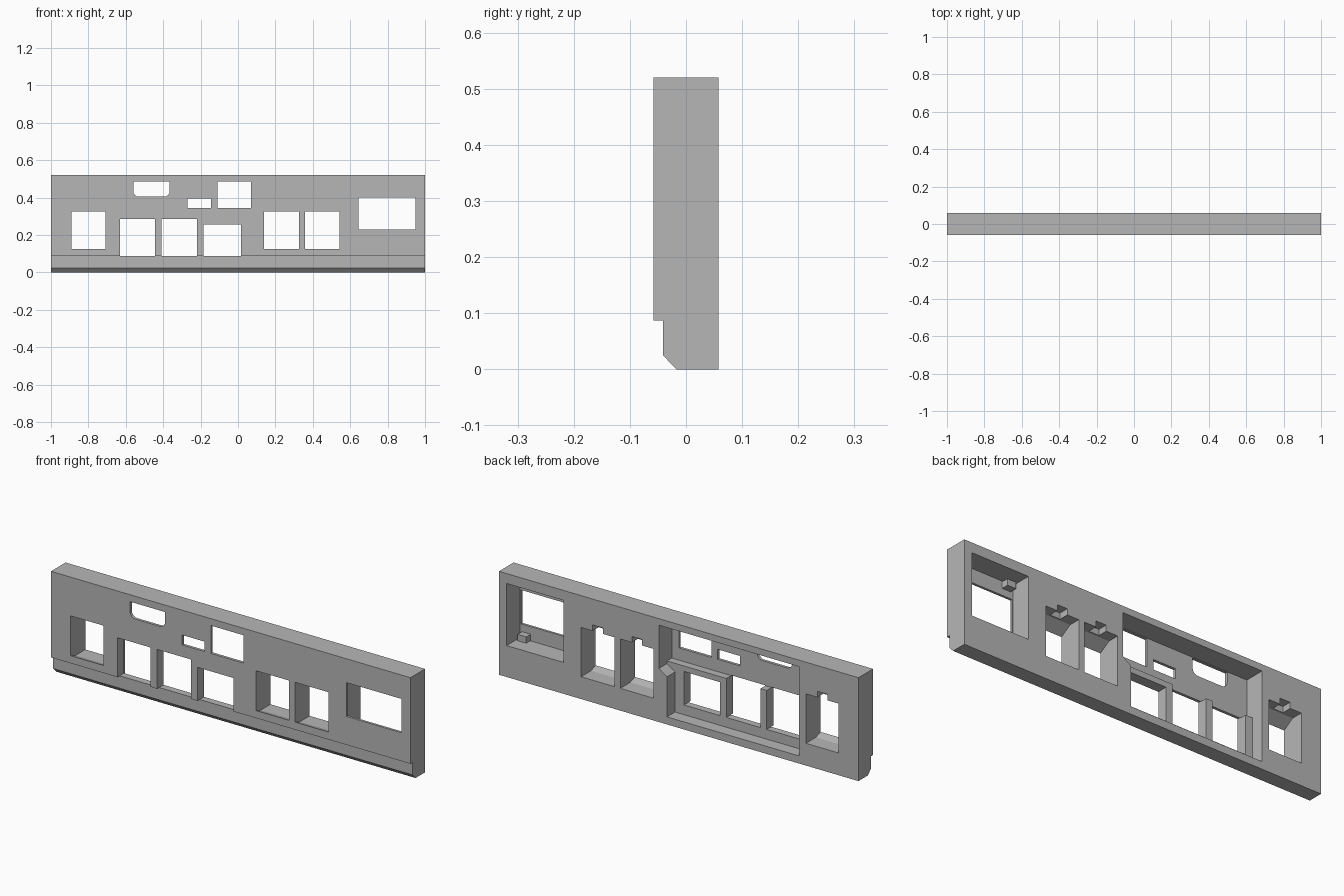
import bpy, bmesh, math
from mathutils import Vector

old = bpy.data.objects.get("Cube")
if old:
    bpy.data.objects.remove(old, do_unlink=True)

grey = bpy.data.materials.new("plain grey")
grey.use_nodes = True
shade = (0.47, 0.47, 0.47, 1)
grey.diffuse_color = shade
grey.node_tree.nodes["Principled BSDF"].inputs["Base Color"].default_value = shade

FRONT, BACK, OUT = -0.058, 0.058, 0.1


def prism(name, points, axis, low, high):
    """Extrude a flat outline: (y, z) along x, or (x, z) along y."""
    bm = bmesh.new()
    place = (lambda a, b: (low, a, b)) if axis == "x" else (lambda a, b: (a, low, b))
    face = bm.faces.new([bm.verts.new(place(a, b)) for a, b in points])
    grown = bmesh.ops.extrude_face_region(bm, geom=[face])
    step = Vector((high - low, 0, 0)) if axis == "x" else Vector((0, high - low, 0))
    bmesh.ops.translate(bm, vec=step, verts=[v for v in grown["geom"] if isinstance(v, bmesh.types.BMVert)])
    bmesh.ops.recalc_face_normals(bm, faces=bm.faces)
    mesh = bpy.data.meshes.new(name)
    bm.to_mesh(mesh)
    bm.free()
    mesh.materials.append(grey)
    obj = bpy.data.objects.new(name, mesh)
    bpy.context.collection.objects.link(obj)
    return obj


def rect(x0, x1, z0, z1):
    return [(x0, z0), (x1, z0), (x1, z1), (x0, z1)]


# Main panel with the stepped and chamfered lower front edge
panel = prism("panel", [(FRONT, 0.52), (BACK, 0.52), (BACK, 0), (-0.017, 0),
                        (-0.041, 0.025), (-0.041, 0.087), (FRONT, 0.087)], "x", -1, 1)


def cut(points, axis="y", low=-OUT, high=OUT):
    """Subtract one prism from the panel."""
    tool = prism("cutter", points, axis, low, high)
    tool.hide_render = True
    mod = panel.modifiers.new("cut", "BOOLEAN")
    mod.operation, mod.solver, mod.object = "DIFFERENCE", "EXACT", tool
    graph = bpy.context.evaluated_depsgraph_get()
    mesh = bpy.data.meshes.new_from_object(panel.evaluated_get(graph))
    panel.modifiers.clear()
    panel.data = mesh
    bpy.data.objects.remove(tool, do_unlink=True)


# Wide rear recess: half depth below, deep above the dividers
cut([(-0.67, 0.038), (0.065, 0.038), (0.065, 0.24), (0.11, 0.27),
     (0.11, 0.487), (-0.67, 0.487)], low=-0.006)
cut(rect(-0.67, 0.11, 0.283, 0.487), low=-0.044)

# Rear recess behind the large display window
cut(rect(0.64, 0.957, 0.158, 0.47), low=-0.046)

# Straight front windows
for window in [(-0.63, -0.445, 0.087, 0.285), (-0.41, -0.22, 0.087, 0.285),
               (-0.185, 0.015, 0.087, 0.255), (0.645, 0.95, 0.23, 0.40),
               (-0.27, -0.145, 0.345, 0.395), (-0.11, 0.07, 0.345, 0.485)]:
    cut(rect(*window))

# Slot with rounded lower corners
r, left, right, bottom = 0.03, -0.56, -0.365, 0.405
slot = [(right, 0.485), (left, 0.485)]
for cx, start in ((left + r, 180), (right - r, 270)):
    for i in range(5):
        a = math.radians(start + i * 22.5)
        slot.append((cx + r * math.cos(a), bottom + r + r * math.sin(a)))
cut(slot)

# Socket openings: flared towards the back, with a latch notch on top
socket = [(-0.1, 0.125), (FRONT, 0.125), (-0.02, 0.112), (OUT, 0.112),
          (OUT, 0.36), (0, 0.36), (FRONT, 0.325), (-0.1, 0.325)]
for x0, x1 in ((-0.89, -0.708), (0.14, 0.325), (0.358, 0.543)):
    cut(socket, "x", x0, x1)
    mid = (x0 + x1) / 2
    cut(rect(mid - 0.028, mid + 0.028, 0.3, 0.39), low=0.01)

panel.data.name = "panel"

# Locating pegs at opposite corners of the display recess
for name, x, z in (("lower_peg", 0.92, 0.176), ("upper_peg", 0.677, 0.45)):
    prism(name, rect(x - 0.024, x + 0.024, z - 0.016, z + 0.016), "y", -0.05, -0.01)
